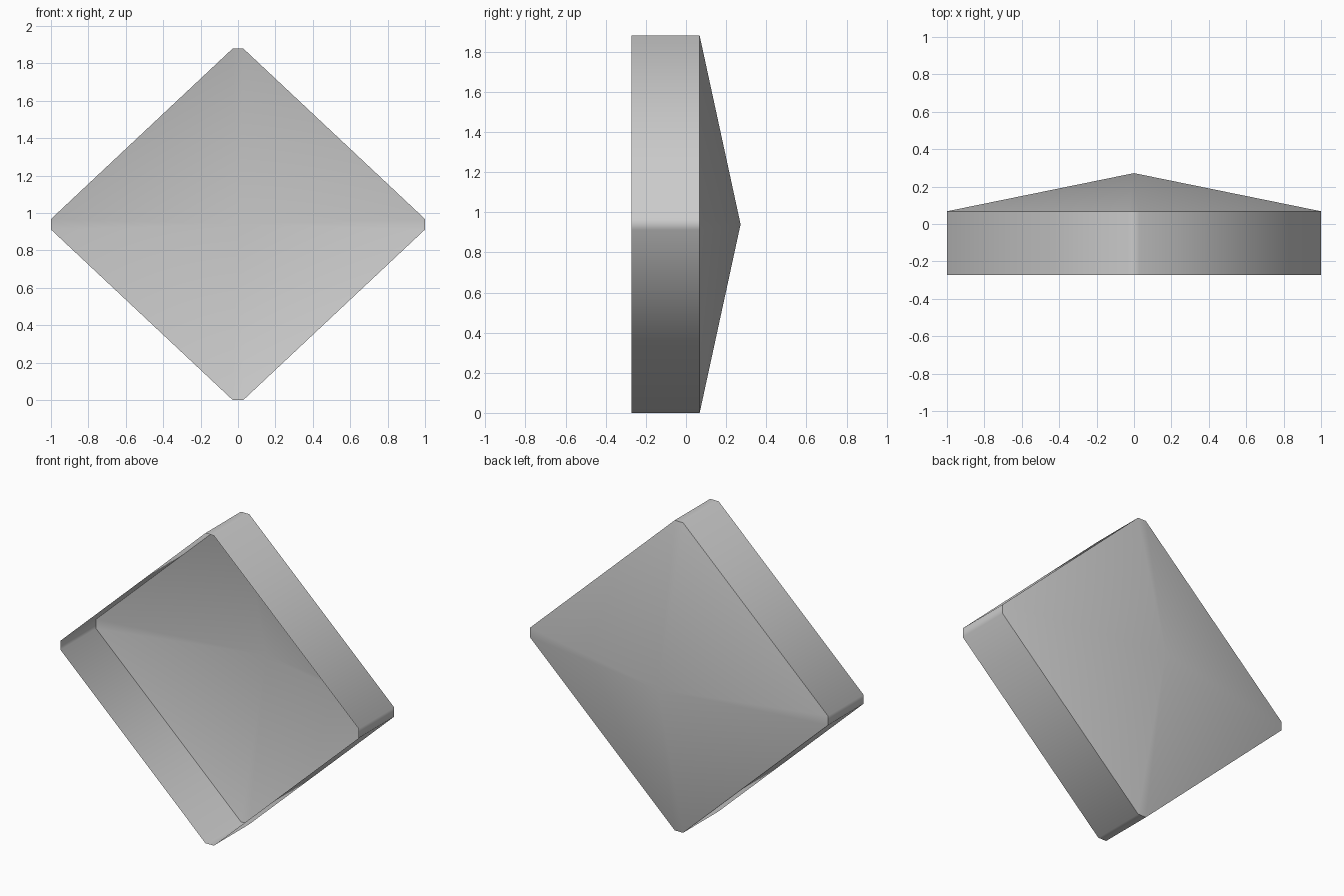
import bpy, bmesh, math

# Remove the default cube
cube = bpy.data.objects.get("Cube")
if cube:
    bpy.data.objects.remove(cube, do_unlink=True)

# Plain grey material
GREY = (0.6, 0.6, 0.6, 1.0)
mat = bpy.data.materials.new("plain_grey")
mat.use_nodes = True
mat.diffuse_color = GREY
mat.node_tree.nodes["Principled BSDF"].inputs["Base Color"].default_value = GREY

HALF_W, HALF_H = 1.0, 0.94      # diamond half sizes
CUT = 0.028                     # half length of the clipped corners
FRONT, SHOULDER, APEX = -0.272, 0.068, 0.272

# Diamond outline with clipped corners, counter-clockwise seen from the front
corners = []
for sx, sz in ((1, 1), (-1, 1), (-1, -1), (1, -1)):
    pair = [(sx * HALF_W, sz * CUT), (sx * CUT, sz * HALF_H)]
    corners += pair if sx * sz > 0 else pair[::-1]

bm = bmesh.new()


def ring(y):
    return [bm.verts.new((x, y, z + HALF_H)) for x, z in corners]


# Open front sleeve and closed pyramid back, a single thin shell facing outward
front, back = ring(FRONT), ring(SHOULDER)
tip = bm.verts.new((0, APEX, HALF_H))
n = len(corners)
for i in range(n):
    j = (i + 1) % n
    bm.faces.new((front[j], front[i], back[i], back[j]))
    bm.faces.new((back[j], back[i], tip))

mesh = bpy.data.meshes.new("diamond_shell")
bm.to_mesh(mesh)
bm.free()
mesh.materials.append(mat)
shell = bpy.data.objects.new("diamond_shell", mesh)
bpy.context.collection.objects.link(shell)

# Smooth shading with a sharp shoulder
bpy.ops.object.select_all(action='DESELECT')
shell.select_set(True)
bpy.context.view_layer.objects.active = shell
bpy.ops.object.shade_smooth_by_angle(angle=math.radians(60))
